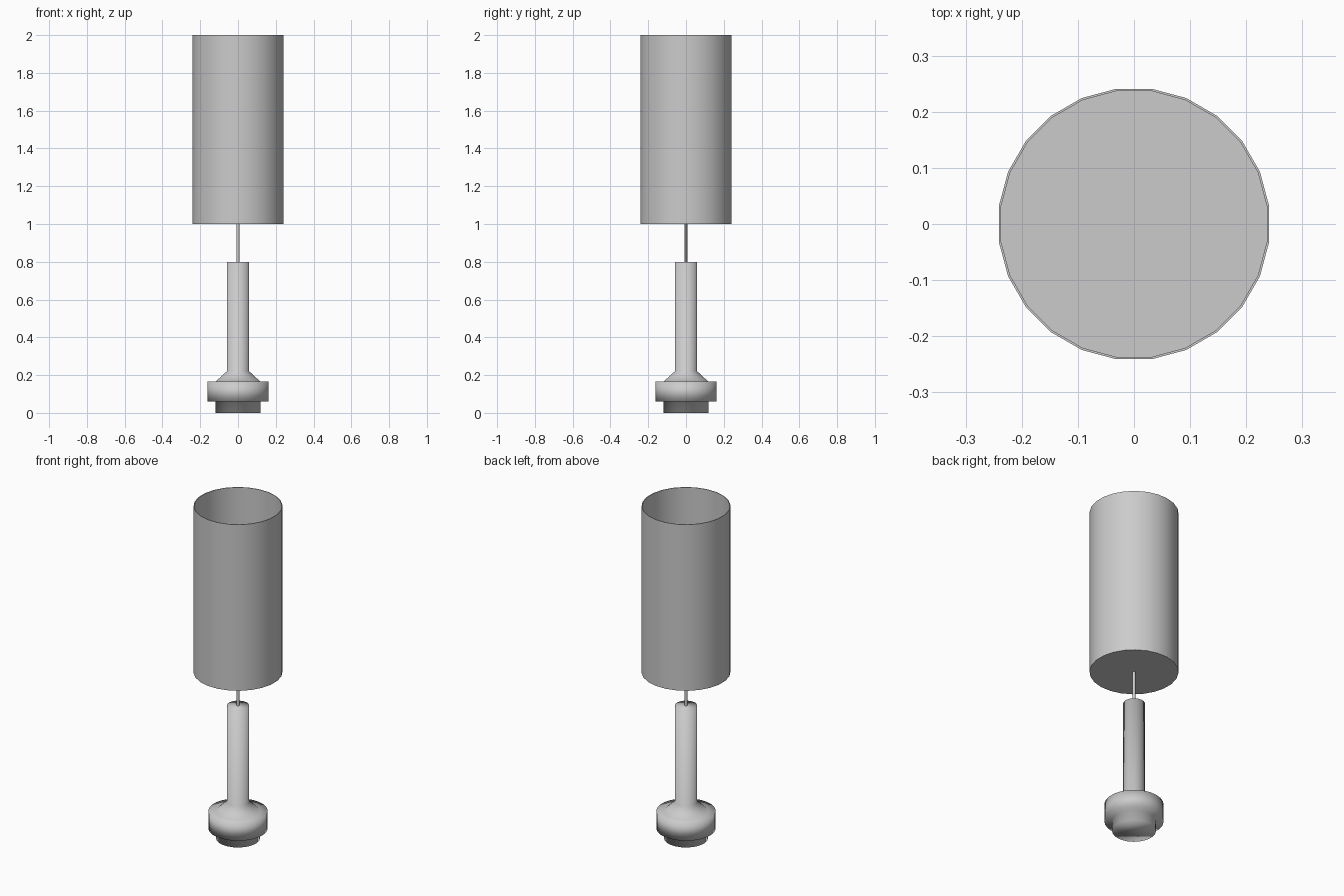
import bpy
import bmesh
import math

cube = bpy.data.objects.get("Cube")
if cube:
    bpy.data.objects.remove(cube, do_unlink=True)

GREY = (0.6, 0.6, 0.6, 1.0)
grey = bpy.data.materials.new("plain_grey")
grey.use_nodes = True
grey.diffuse_color = GREY
grey.node_tree.nodes["Principled BSDF"].inputs["Base Color"].default_value = GREY


def lathe(name, profile, sides):
    """Spin an (radius, height) outline about z; radius ends are closed by caps."""
    bm = bmesh.new()
    rings = []
    for radius, height in profile:
        ring = []
        for i in range(sides):
            a = math.tau * (i + 0.5) / sides
            ring.append(bm.verts.new((radius * math.cos(a), radius * math.sin(a), height)))
        rings.append(ring)
    for low, high in zip(rings, rings[1:]):
        for i in range(sides):
            j = (i + 1) % sides
            bm.faces.new((low[i], low[j], high[j], high[i]))
    bm.faces.new(rings[0][::-1])
    bm.faces.new(rings[-1])
    bmesh.ops.recalc_face_normals(bm, faces=bm.faces)
    mesh = bpy.data.meshes.new(name)
    bm.to_mesh(mesh)
    bm.free()
    mesh.materials.append(grey)
    mesh.shade_smooth()
    obj = bpy.data.objects.new(name, mesh)
    bpy.context.collection.objects.link(obj)
    return obj


def keep_edges_sharp(obj):
    bpy.ops.object.select_all(action="DESELECT")
    obj.select_set(True)
    bpy.context.view_layer.objects.active = obj
    bpy.ops.object.shade_smooth_by_angle(angle=math.radians(30))


# Base: foot, wide collar, sloped shoulder and slim stem, softly shaded throughout
lathe("base_and_stem", [
    (0.12, 0), (0.12, 0.06),
    (0.162, 0.06), (0.162, 0.165),
    (0.12, 0.165), (0.06, 0.22),
    (0.06, 0.8),
], 24)

# Thin rod carrying the shade
rod = lathe("support_rod", [(0.008, 0.79), (0.008, 1.002)], 12)
keep_edges_sharp(rod)

# Shade: thin-walled cylinder, open at the top with a closed floor
shade = lathe("lamp_shade", [
    (0.243, 1.0), (0.243, 2.0),
    (0.239, 2.0), (0.239, 1.005),
], 24)
keep_edges_sharp(shade)
